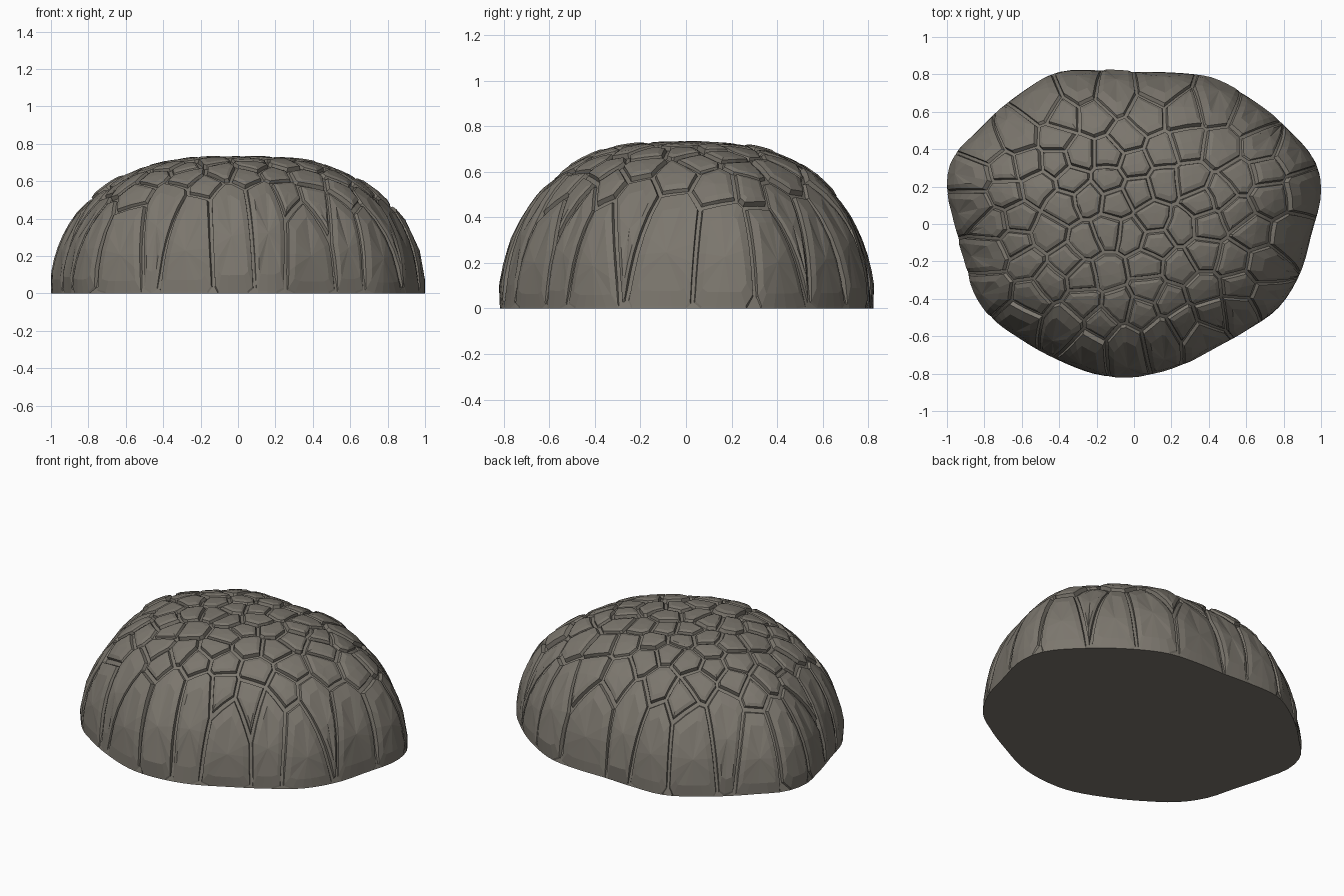
import bpy, bmesh, math, random
from mathutils import Vector

if "Cube" in bpy.data.objects:
    bpy.data.objects.remove(bpy.data.objects["Cube"])

random.seed(11)
H, P = 0.732, 2.75                # dome height and roundness
GAP, DEPTH, SPACING = 0.007, 0.026, 0.122

# Plan outline, anticlockwise from the right
PLAN = [(1, .17), (.97, .33), (.81, .52), (.6, .685), (.4, .785), (.2, .81), (0, .812),
        (-.2, .822), (-.41, .81), (-.62, .69), (-.835, .50), (-.963, .36), (-1, .2), (-.97, .05),
        (-.91, -.17), (-.85, -.37), (-.75, -.51), (-.6, -.62), (-.4, -.73), (-.17, -.81),
        (0, -.815), (.15, -.79), (.4, -.68), (.6, -.57), (.77, -.45), (.89, -.26), (.95, -.05)]
POLAR = sorted((math.atan2(y, x) % math.tau, math.hypot(x, y)) for x, y in PLAN)
POLAR = [(a - math.tau, r) for a, r in POLAR[-2:]] + POLAR + [(a + math.tau, r) for a, r in POLAR[:2]]


def radius(a):
    a %= math.tau
    i = max(k for k in range(1, len(POLAR) - 2) if POLAR[k][0] <= a)
    (a0, r0), (a1, r1), (a2, r2), (a3, r3) = POLAR[i - 1:i + 3]
    f, h = (a - a1) / (a2 - a1), a2 - a1
    m1, m2 = h * (r2 - r0) / (a2 - a0), h * (r3 - r1) / (a3 - a1)
    return ((2*f**3 - 3*f*f + 1) * r1 + (f**3 - 2*f*f + f) * m1
            + (3*f*f - 2*f**3) * r2 + (f**3 - f*f) * m2)


def to_arc(p):
    """Plan point -> dome-angle space, which spreads the steep sides evenly."""
    a = math.atan2(p.y, p.x)
    t = math.asin(min(1, p.length / radius(a)) ** (P / 2))
    return Vector((math.cos(a), math.sin(a))) * t


def on_dome(q, off=0.0):
    """Dome-angle point -> 3D, offset outward; the offset fades at the foot."""
    a, t = math.atan2(q.y, q.x), min(q.length, math.pi / 2)
    s, z = radius(a) * math.sin(t) ** (2 / P), H * math.cos(t)
    n = Vector((math.cos(a) * math.sin(t), math.sin(a) * math.sin(t), math.cos(t)))
    return Vector((s * math.cos(a), s * math.sin(a), z)) + n * off * min(1, z / 0.1)


def clip(poly, mid, n):
    """Keep the part of a polygon behind the line through mid with normal n."""
    out = []
    for i, p in enumerate(poly):
        c = poly[i - 1]
        dp, dc = (p - mid).dot(n), (c - mid).dot(n)
        if (dp < 0) != (dc < 0):
            out.append(c.lerp(p, dc / (dc - dp)))
        if dp < 0:
            out.append(p)
    return out


def split_edges(poly):
    out = []
    for i, p in enumerate(poly):
        a, b = to_arc(p), to_arc(poly[(i + 1) % len(poly)])
        k = max(1, math.ceil((on_dome(a) - on_dome(b)).length / 0.11))
        out += [a.lerp(b, j / k) for j in range(k)]
    return out


def bridge(bm, lo, hi):
    for i in range(len(lo)):
        bm.faces.new((lo[i - 1], lo[i], hi[i], hi[i - 1]))


def finish(bm, name, mat):
    bmesh.ops.remove_doubles(bm, verts=bm.verts, dist=1e-5)
    bmesh.ops.recalc_face_normals(bm, faces=bm.faces)
    me = bpy.data.meshes.new(name)
    bm.to_mesh(me)
    bm.free()
    me.materials.append(mat)
    bpy.context.collection.objects.link(bpy.data.objects.new(name, me))


stone = bpy.data.materials.new("stone")
stone.diffuse_color = (0.20, 0.183, 0.155, 1)
stone.use_nodes = True
stone.node_tree.nodes["Principled BSDF"].inputs["Base Color"].default_value = stone.diffuse_color

# Solid core: groove floor, foot and flat underside
bm = bmesh.new()
N, ROWS = 96, 20
prev = None
for r in range(ROWS):
    t = math.pi / 2 * (1 - r / ROWS)
    ring = []
    for i in range(N):
        a = math.tau * i / N
        ring.append(bm.verts.new(on_dome(Vector((math.cos(a), math.sin(a))) * t, -DEPTH * 0.8)))
    if prev:
        bridge(bm, prev, ring)
    else:
        bm.faces.new(ring)
    prev = ring
bm.faces.new(prev)
finish(bm, "rock_core", stone)

# Scattered stone centres, kept off the foot so the lowest stones stay broad
seeds = []
for _ in range(6000):
    p = Vector((random.uniform(-1, 1), random.uniform(-1, 1)))
    s = p.length / radius(math.atan2(p.y, p.x))
    gap = SPACING * (1.3 if s > 0.8 else 1)
    if s < 0.92 and all((p - o).length > gap for o in seeds):
        seeds.append(p)

# Cracked stones: each is a cell with a bevelled rim and a faceted crown
outline = [Vector((math.cos(a), math.sin(a))) * radius(a)
           for a in (math.tau * i / 96 for i in range(96))]
bm = bmesh.new()
for s in seeds:
    cell = outline
    for o in seeds:
        if o is not s and (o - s).length < 0.8:
            n = (o - s).normalized()
            cell = clip(cell, (s + o) / 2 - n * GAP, n)
    if len(cell) < 3:
        continue
    ring = split_edges(cell)
    c = sum(ring, Vector((0, 0))) / len(ring)
    size = sum((on_dome(q) - on_dome(c)).length for q in ring) / len(ring)
    lift = random.uniform(-0.005, 0.006)
    tilt = Vector((random.uniform(-1, 1), random.uniform(-1, 1))) * 0.02
    rim = 1 - 0.009 / size
    prev = None
    for k, off in ((1, -DEPTH), (rim, lift - 0.003), (rim * 0.72, lift + 0.004)):
        loop = []
        for q in ring:
            v = c + (q - c) * k
            loop.append(bm.verts.new(on_dome(v, off + (v - c).dot(tilt) * (k < 1))))
        if prev:
            bridge(bm, prev, loop)
        prev = loop
    top = bm.verts.new(on_dome(c, lift + 0.005))
    for i in range(len(prev)):
        bm.faces.new((prev[i - 1], prev[i], top))
finish(bm, "cracked_stones", stone)
